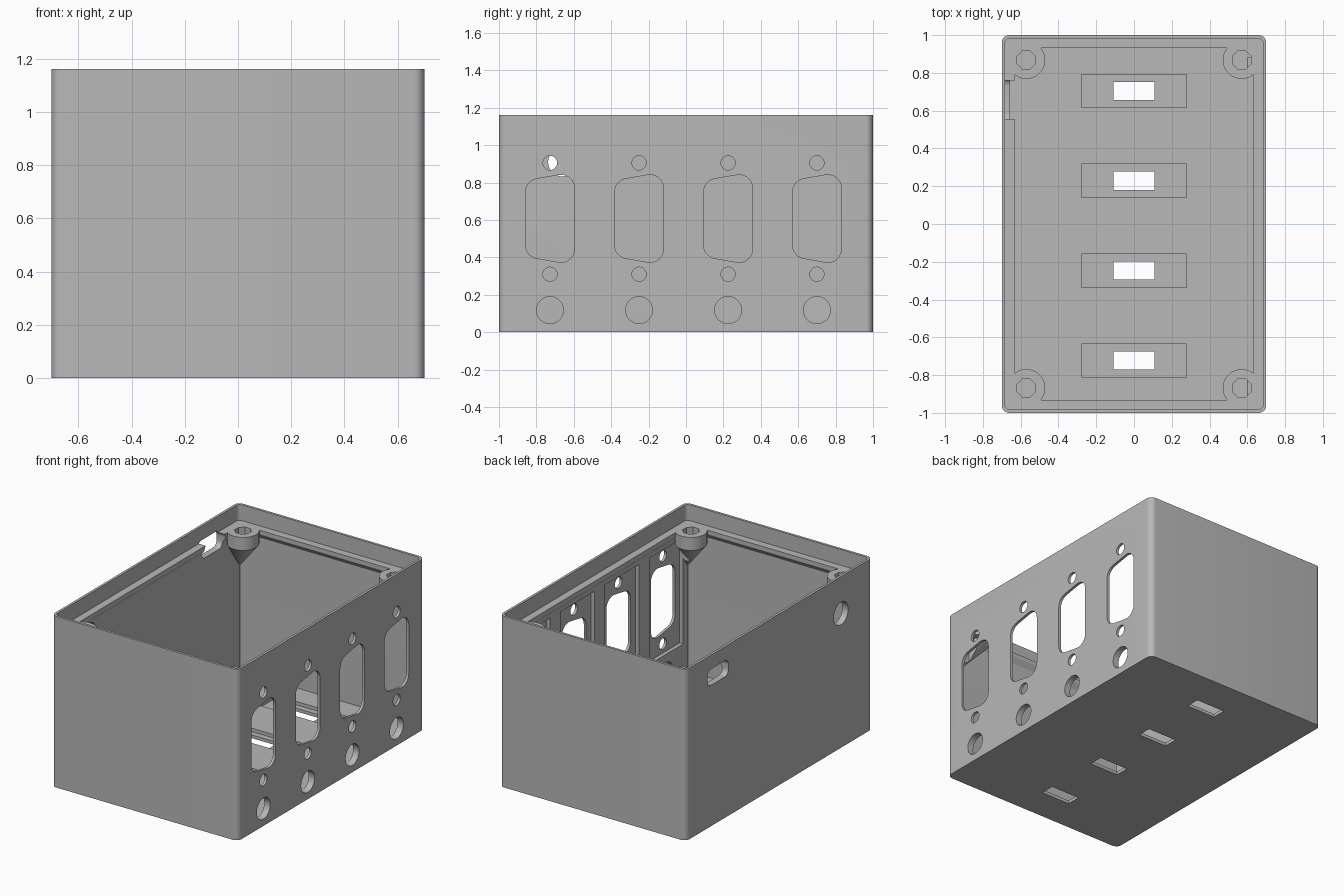
import bpy, bmesh
from math import cos, sin, pi, tan
from mathutils import Vector

if "Cube" in bpy.data.objects:
    bpy.data.objects.remove(bpy.data.objects["Cube"], do_unlink=True)

grey = bpy.data.materials.new("light grey plastic")
grey.use_nodes = True
grey.diffuse_color = (0.48, 0.48, 0.48, 1)
grey.node_tree.nodes["Principled BSDF"].inputs["Base Color"].default_value = (0.48, 0.48, 0.48, 1)

FLOOR, LEDGE, HEIGHT = 0.045, 1.053, 1.16
STATIONS = (-0.727, -0.251, 0.225, 0.70)


def rounded(corners, r, seg=6):
    """Counter-clockwise polygon with filleted corners."""
    pts, n = [], len(corners)
    for i in range(n):
        p = Vector(corners[i])
        a = (Vector(corners[i - 1]) - p).normalized()
        b = (Vector(corners[(i + 1) % n]) - p).normalized()
        half = a.angle(b) / 2
        centre = p + (a + b).normalized() * (r / sin(half))
        start = p + a * (r / tan(half)) - centre
        sweep = pi - 2 * half
        for k in range(seg + 1):
            t = sweep * k / seg
            pts.append((centre.x + start.x * cos(t) - start.y * sin(t),
                        centre.y + start.x * sin(t) + start.y * cos(t)))
    return pts


def rect(hx, hy, cx=0, cy=0):
    return [(cx - hx, cy - hy), (cx + hx, cy - hy), (cx + hx, cy + hy), (cx - hx, cy + hy)]


def circle(cx, cy, r, n=32):
    return [(cx + r * cos(2 * pi * (k + 0.5) / n), cy + r * sin(2 * pi * (k + 0.5) / n)) for k in range(n)]


def loft(name, rings):
    """Closed solid through rings of 3D points."""
    bm = bmesh.new()
    loops = [[bm.verts.new(p) for p in ring] for ring in rings]
    for lo, hi in zip(loops, loops[1:]):
        n = len(lo)
        for i in range(n):
            bm.faces.new((lo[i], lo[(i + 1) % n], hi[(i + 1) % n], hi[i]))
    bm.faces.new(loops[0][::-1])
    bm.faces.new(loops[-1])
    bmesh.ops.remove_doubles(bm, verts=bm.verts, dist=1e-5)
    bmesh.ops.recalc_face_normals(bm, faces=bm.faces)
    mesh = bpy.data.meshes.new(name)
    bm.to_mesh(mesh)
    bm.free()
    mesh.materials.append(grey)
    obj = bpy.data.objects.new(name, mesh)
    bpy.context.collection.objects.link(obj)
    return obj


def prism_z(name, pts, z0, z1):
    return loft(name, [[(x, y, z) for x, y in pts] for z in (z0, z1)])


def prism_x(name, pts, x0, x1):
    return loft(name, [[(x, y, z) for y, z in pts] for x in (x0, x1)])


def combine(target, tool, operation="DIFFERENCE"):
    """Apply one boolean and drop the tool."""
    tool.hide_render = True
    mod = target.modifiers.new("cut", "BOOLEAN")
    mod.operation, mod.object, mod.solver = operation, tool, "EXACT"
    bpy.context.view_layer.objects.active = target
    bpy.ops.object.modifier_apply(modifier=mod.name)
    bpy.data.objects.remove(tool, do_unlink=True)


# Outer shell
box = prism_z("enclosure_box", rounded(rect(0.7, 1.0), 0.04, 8), 0, HEIGHT)

# Cavity with an overhanging, chamfered ledge and a lid recess above it
steps = [(0.656, 0.955, FLOOR, 0.004), (0.656, 0.955, 0.99, 0.004),
         (0.632, 0.931, 1.025, 0.004), (0.632, 0.931, LEDGE, 0.004),
         (0.683, 0.983, LEDGE, 0.025), (0.683, 0.983, HEIGHT + 0.1, 0.025)]
combine(box, loft("cavity", [[(x, y, z) for x, y in rounded(rect(hx, hy), r)]
                             for hx, hy, z, r in steps]))

# Corner screw posts: short cylinder tapering into the wall corner
corners = [(sx, sy) for sx in (-1, 1) for sy in (-1, 1)]
for sx, sy in corners:
    ring = circle(sx * 0.57, sy * 0.868, 0.1)
    tip = circle(sx * 0.66, sy * 0.96, 0.002)
    post = loft("screw_post", [[(x, y, 0.76) for x, y in tip],
                               [(x, y, 0.965) for x, y in ring],
                               [(x, y, LEDGE) for x, y in ring]])
    combine(box, post, "UNION")
for sx, sy in corners:
    combine(box, prism_z("screw_bore", circle(sx * 0.57, sy * 0.868, 0.053, 8), 0.95, LEDGE + 0.05))

# Four connector stations along the side wall and the floor
for y in STATIONS:
    # thinned pocket behind each connector
    combine(box, prism_x("wall_pocket", rect(0.18, 0.36, y, 0.607), 0.6, 0.682))
    # connector opening with slanted ends
    outline = [(y - 0.13, 0.405), (y + 0.13, 0.36), (y + 0.13, 0.855), (y - 0.13, 0.81)]
    combine(box, prism_x("connector_opening", rounded(outline, 0.07), 0.6, 0.8))
    # fixing holes above and below, cable hole at the bottom
    for z, r in ((0.905, 0.038), (0.31, 0.038), (0.118, 0.072)):
        combine(box, prism_x("round_hole", circle(y, z, r), 0.6, 0.8))
    # floor pocket and window
    combine(box, prism_z("floor_pocket", rect(0.278, 0.088, 0, y + 0.004), 0.022, 0.1))
    combine(box, prism_z("floor_window", rect(0.108, 0.048, 0, y + 0.004), -0.1, 0.1))

# Opposite wall: cable slot under the lid and one round hole
combine(box, prism_x("cable_slot", rounded(rect(0.113, 0.055, 0.658, 1.01), 0.04), -0.8, -0.6))
combine(box, prism_x("cable_hole", circle(-0.66, 0.91, 0.077), -0.8, -0.6))

# Smooth the rounded parts only
bpy.ops.object.select_all(action="DESELECT")
box.select_set(True)
bpy.context.view_layer.objects.active = box
bpy.ops.object.shade_smooth_by_angle(angle=pi / 6)
